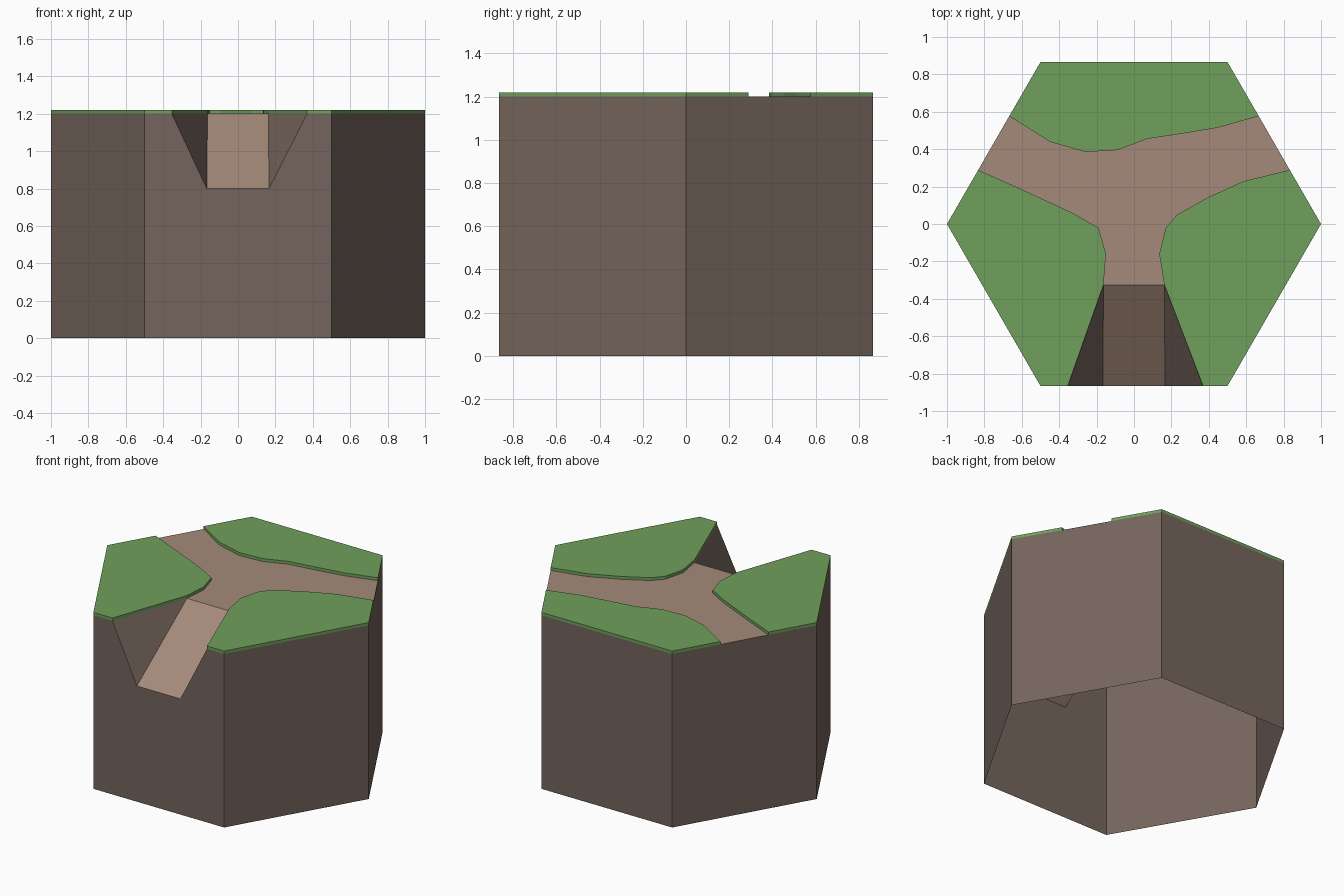
import bpy
from math import cos, sin, pi

if "Cube" in bpy.data.objects:
    bpy.data.objects.remove(bpy.data.objects["Cube"])

BASE, TOP = 1.2, 1.22
HEX = [(cos(i * pi / 3), sin(i * pi / 3)) for i in range(6)]
FRONT = HEX[4][1]


def material(name, color):
    mat = bpy.data.materials.new(name)
    mat.diffuse_color = (*color, 1)
    mat.use_nodes = True
    mat.node_tree.nodes["Principled BSDF"].inputs["Base Color"].default_value = mat.diffuse_color
    return mat


def build(name, faces, mat):
    """Make a flat-shaded mesh from faces given as point lists, sharing equal points."""
    index, polys = {}, []
    for face in faces:
        polys.append([index.setdefault(tuple(round(c, 5) for c in p), len(index)) for p in face])
    mesh = bpy.data.meshes.new(name)
    mesh.from_pydata(list(index), [], polys)
    mesh.materials.append(mat)
    obj = bpy.data.objects.new(name, mesh)
    bpy.context.collection.objects.link(obj)
    return obj


def at(points, z):
    return [(x, y, z) for x, y in points]


def sides(outline, z0, z1):
    """Upright quads around a counter-clockwise outline."""
    return [[(*a, z0), (*b, z0), (*b, z1), (*a, z1)]
            for a, b in zip(outline, outline[1:] + outline[:1])]


grass = material("grass", (0.16, 0.35, 0.107))
dirt = material("dirt", (0.376, 0.254, 0.195))
soil = material("soil", (0.178, 0.130, 0.109))

# Path borders, seen from above
back_edge = [(-0.667, 0.577), (-0.45, 0.44), (-0.26, 0.385), (-0.09, 0.395),
             (0.07, 0.455), (0.27, 0.485), (0.45, 0.515), (0.667, 0.577)]
left_edge = [(-0.833, 0.289), (-0.6, 0.185), (-0.33, 0.06), (-0.19, -0.02),
             (-0.15, -0.16), (-0.163, -0.325)]
right_edge = [(0.833, 0.289), (0.59, 0.23), (0.4, 0.145), (0.23, 0.05),
              (0.17, -0.02), (0.135, -0.16), (0.162, -0.325)]

# Notch corners on the front face
notch_l, notch_r = (-0.354, FRONT), (0.369, FRONT)
foot_l, foot_r = (-0.167, FRONT, 0.8), (0.166, FRONT, 0.8)
head_l, head_r = (*left_edge[-1], BASE), (*right_edge[-1], BASE)

# Grass patches
patches = {
    "back_grass": back_edge + [HEX[1], HEX[2]],
    "left_grass": [HEX[3], HEX[4], notch_l] + left_edge[::-1],
    "right_grass": right_edge + [notch_r, HEX[5], HEX[0]],
}
for name, outline in patches.items():
    build(name, [at(outline, TOP)] + sides(outline, BASE, TOP), grass)

# Flat path and ramp
build("path", [at(right_edge[::-1] + back_edge[::-1] + left_edge, BASE)], dirt)
build("ramp", [[foot_l, foot_r, head_r, head_l]], dirt)

# Open-bottomed soil block: five plain walls, a notched front and the notch cheeks
walls = sides(HEX, 0, BASE)
walls[4] = [(*HEX[4], 0), (*HEX[5], 0), (*HEX[5], BASE), (*notch_r, BASE),
            foot_r, foot_l, (*notch_l, BASE), (*HEX[4], BASE)]
cheeks = [[(*notch_l, BASE), foot_l, head_l], [(*notch_r, BASE), head_r, foot_r]]
build("soil_block", walls + cheeks, soil)
